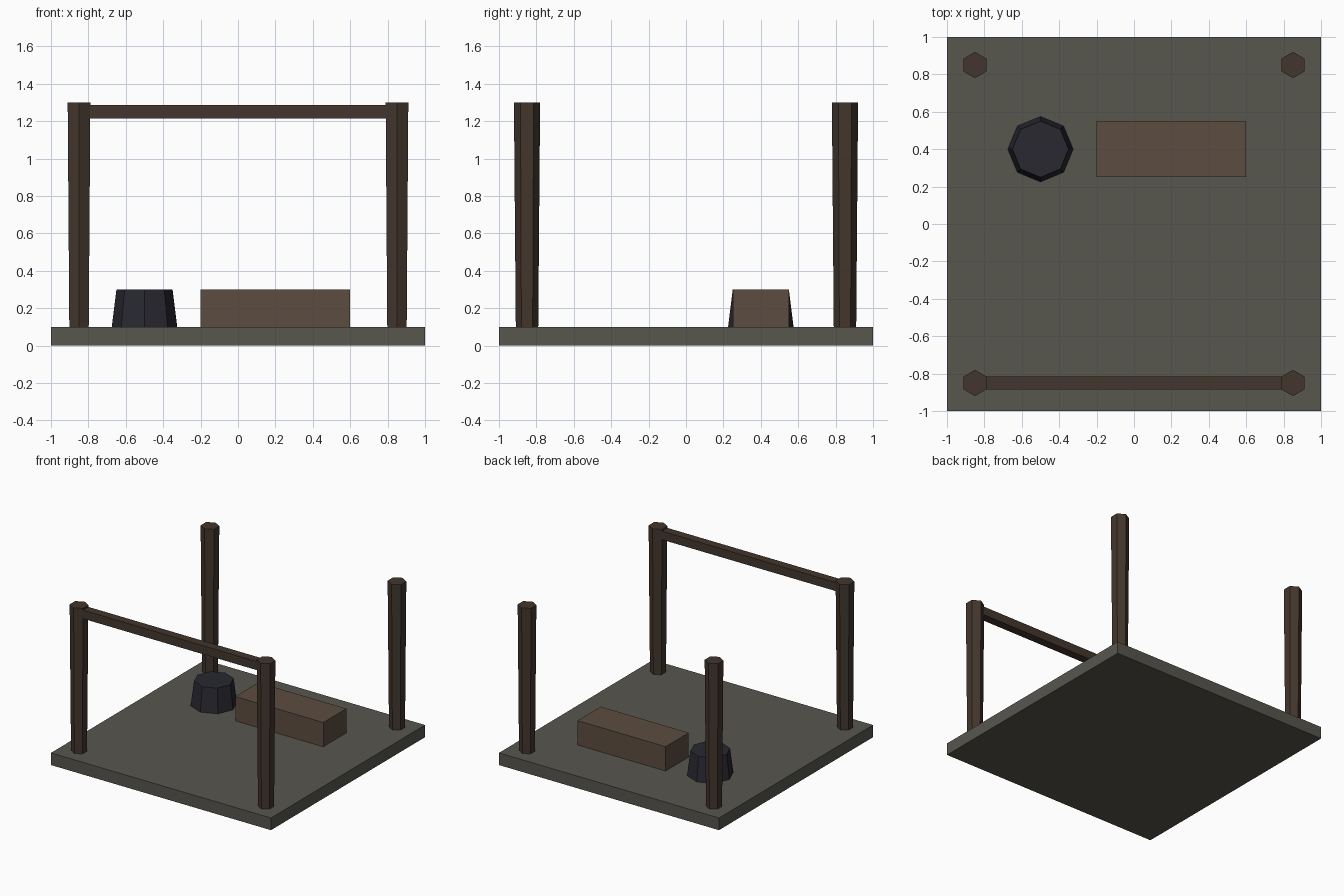
import bpy

if "Cube" in bpy.data.objects:
    bpy.data.objects.remove(bpy.data.objects["Cube"])


def material(name, rgb):
    m = bpy.data.materials.new(name)
    m.diffuse_color = (*rgb, 1)
    m.use_nodes = True
    m.node_tree.nodes["Principled BSDF"].inputs["Base Color"].default_value = m.diffuse_color
    return m


stone = material("stone", (0.095, 0.092, 0.076))
timber = material("timber", (0.056, 0.037, 0.026))
wood = material("wood", (0.108, 0.074, 0.052))
iron = material("iron", (0.021, 0.021, 0.030))


def finish(name, mat):
    ob = bpy.context.object
    ob.name = name
    ob.data.materials.append(mat)


def box(name, lo, hi, mat):
    centre = [(a + b) / 2 for a, b in zip(lo, hi)]
    bpy.ops.mesh.primitive_cube_add(size=1, location=centre)
    bpy.context.object.scale = [b - a for a, b in zip(lo, hi)]
    bpy.ops.object.transform_apply(location=False, rotation=False, scale=True)
    finish(name, mat)


def tapered(name, sides, r_bottom, r_top, x, y, z0, z1, mat):
    bpy.ops.mesh.primitive_cone_add(vertices=sides, radius1=r_bottom, radius2=r_top,
                                    depth=z1 - z0, location=(x, y, (z0 + z1) / 2))
    finish(name, mat)


# Floor slab
box("floor_slab", (-1, -1, 0), (1, 1, 0.1), stone)

# Four corner posts, slightly wider at the top
for y, row in ((-0.85, "front"), (0.85, "back")):
    for x, side in ((-0.85, "left"), (0.85, "right")):
        tapered(f"{row}_{side}_post", 6, 0.06, 0.07, x, y, 0.1, 1.3, timber)

# Beam joining the front posts
box("front_beam", (-0.85, -0.885, 1.215), (0.85, -0.815, 1.285), timber)

# Bench block and eight-sided tub
box("bench", (-0.2, 0.25, 0.1), (0.6, 0.55, 0.3), wood)
tapered("tub", 8, 0.175, 0.15, -0.5, 0.4, 0.1, 0.3, iron)
